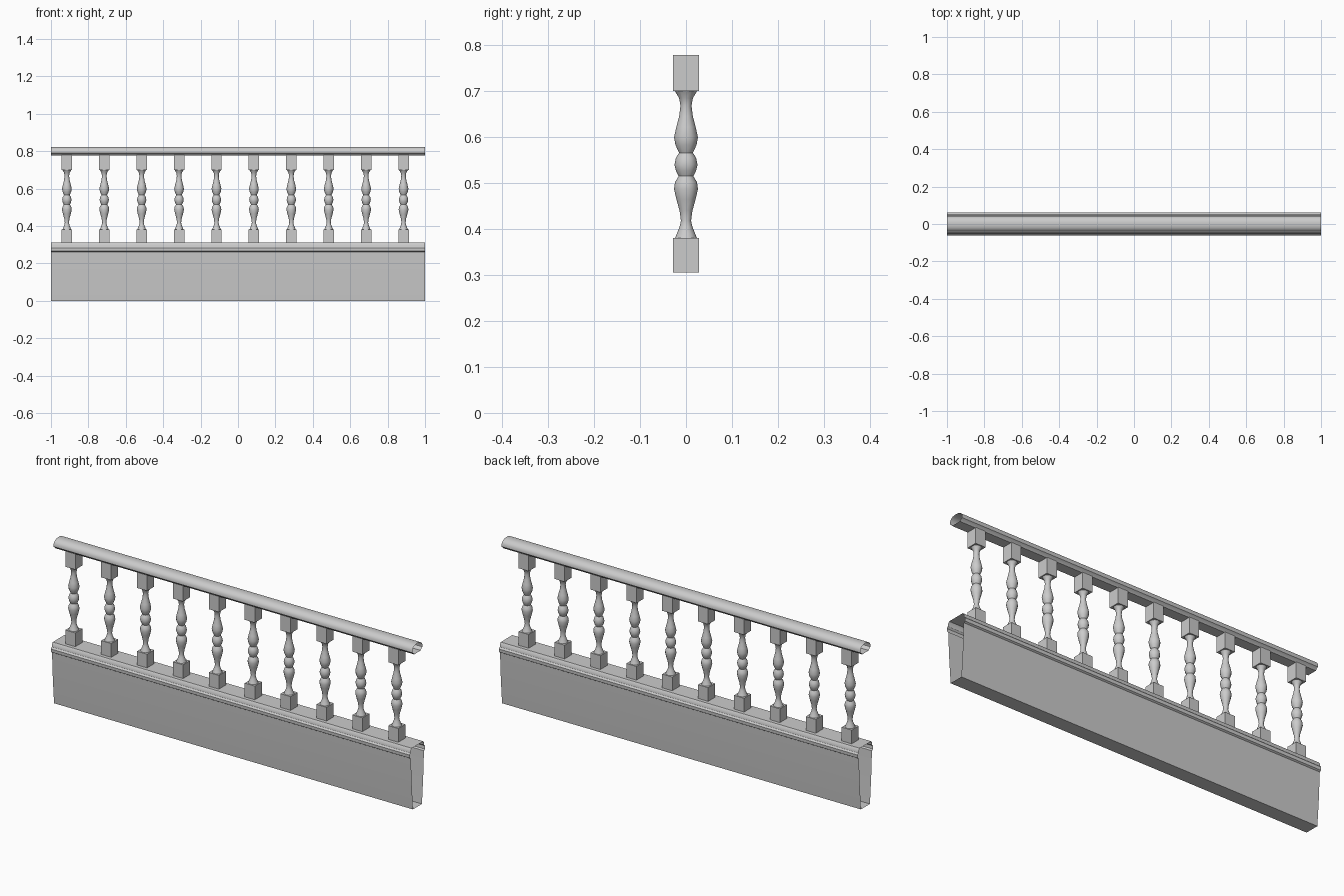
import bpy, bmesh, math

cube = bpy.data.objects.get("Cube")
if cube:
    bpy.data.objects.remove(cube, do_unlink=True)

stone = bpy.data.materials.new("grey stone")
stone.use_nodes = True
stone.diffuse_color = (0.6, 0.6, 0.6, 1)
stone.node_tree.nodes["Principled BSDF"].inputs["Base Color"].default_value = (0.6, 0.6, 0.6, 1)


def finish(bm, name, angle):
    bmesh.ops.recalc_face_normals(bm, faces=bm.faces)
    mesh = bpy.data.meshes.new(name)
    bm.to_mesh(mesh)
    bm.free()
    mesh.materials.append(stone)
    obj = bpy.data.objects.new(name, mesh)
    bpy.context.collection.objects.link(obj)
    bpy.ops.object.select_all(action="DESELECT")
    obj.select_set(True)
    bpy.context.view_layer.objects.active = obj
    bpy.ops.object.shade_smooth_by_angle(angle=math.radians(angle))
    return obj


def bridge(bm, a, b):
    for i in range(len(a)):
        j = (i + 1) % len(a)
        bm.faces.new((a[i], a[j], b[j], b[i]))


def extrude_profile(name, half):
    """Mirror a half section (y, z) and run it along x, with open ends."""
    section = half + [(-y, z) for y, z in reversed(half)]
    bm = bmesh.new()
    ends = [[bm.verts.new((x, y, z)) for y, z in section] for x in (-1, 1)]
    bridge(bm, *ends)
    return finish(bm, name, 35)


# Plinth with its moulding, and the handrail
extrude_profile("plinth", [
    (0.036, 0), (0.046, 0.135), (0.052, 0.262), (0.06, 0.267), (0.061, 0.283),
    (0.054, 0.291), (0.053, 0.302), (0.046, 0.312)])
extrude_profile("handrail", [
    (0.026, 0.777), (0.031, 0.784), (0.04, 0.79), (0.04, 0.803),
    (0.033, 0.814), (0.022, 0.821), (0.009, 0.824)])

# Turned shaft between two square blocks
SHAFT = [(0.024, 0.38), (0.02, 0.39), (0.014, 0.405), (0.011, 0.418), (0.014, 0.44),
         (0.021, 0.465), (0.026, 0.487), (0.024, 0.502), (0.016, 0.515),
         (0.022, 0.527), (0.025, 0.54), (0.022, 0.555), (0.015, 0.566),
         (0.023, 0.583), (0.026, 0.6), (0.021, 0.622), (0.015, 0.645),
         (0.012, 0.668), (0.015, 0.685), (0.024, 0.7)]


def add_lathe(bm, profile, sides, turn=0):
    rings = []
    for r, z in profile:
        angles = [turn + math.tau * i / sides for i in range(sides)]
        rings.append([bm.verts.new((r * math.cos(a), r * math.sin(a), z)) for a in angles])
    for low, high in zip(rings, rings[1:]):
        bridge(bm, low, high)
    bm.faces.new(rings[0])
    bm.faces.new(rings[-1])


bm = bmesh.new()
add_lathe(bm, SHAFT, 12)
corner = 0.028 * math.sqrt(2)
for low, high in ((0.305, 0.381), (0.7, 0.779)):
    add_lathe(bm, [(corner, low), (corner, high)], 4, math.pi / 4)
baluster = finish(bm, "baluster_1", 50)

# Ten evenly spaced balusters sharing one mesh
baluster.location.x = -0.915
for i in range(1, 10):
    copy = baluster.copy()
    copy.name = f"baluster_{i + 1}"
    copy.location.x = -0.915 + 0.2 * i
    bpy.context.collection.objects.link(copy)
